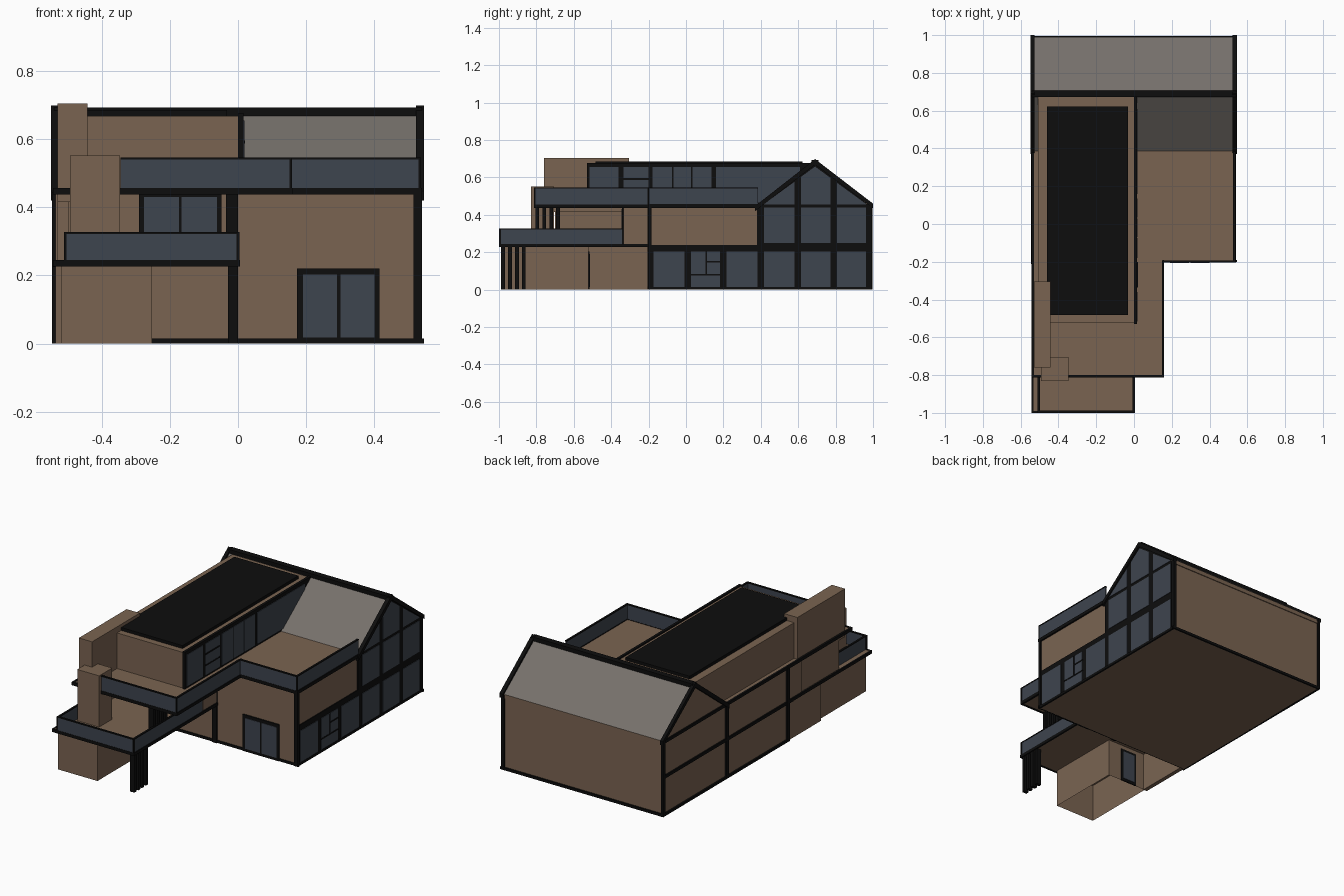
import bpy, bmesh

def mat(name, c):
    m = bpy.data.materials.new(name)
    m.diffuse_color = (*c, 1)
    return m

TAN = mat("tan_wall", (.195, .127, .083))
BLACK = mat("black_trim", (.004, .004, .004))
GLASS = mat("blue_grey_glass", (.048, .058, .077))
GREY = mat("grey_roof", (.18, .163, .148))

def finish(name, bm, mats):
    bmesh.ops.recalc_face_normals(bm, faces=bm.faces)
    me = bpy.data.meshes.new(name)
    bm.to_mesh(me)
    bm.free()
    for m in mats:
        me.materials.append(m)
    ob = bpy.data.objects.new(name, me)
    bpy.context.collection.objects.link(ob)
    return ob

def add_prism(bm, x0, x1, prof):
    """Extrude a (y, z) profile along x."""
    a = [bm.verts.new((x0, y, z)) for y, z in prof]
    b = [bm.verts.new((x1, y, z)) for y, z in prof]
    n = len(prof)
    bm.faces.new(a)
    bm.faces.new(b[::-1])
    for i in range(n):
        bm.faces.new((a[i], b[i], b[(i + 1) % n], a[(i + 1) % n]))

def boxes(name, m, *items):
    bm = bmesh.new()
    for x0, x1, y0, y1, z0, z1 in items:
        add_prism(bm, x0, x1, [(y0, z0), (y1, z0), (y1, z1), (y0, z1)])
    return finish(name, bm, [m])

def prisms(name, m, *items):
    bm = bmesh.new()
    for it in items:
        add_prism(bm, *it)
    return finish(name, bm, [m])

def roof_z(y):
    return .69 - .758 * abs(y - .69)

# main block and gabled rear volume
boxes("main_block", TAN, (-.535, .53, -.195, .985, 0, .447))
bm = bmesh.new()
add_prism(bm, -.535, .53, [(.385, .43), (.99, .43), (.99, .455), (.69, .682), (.385, .451)])
bm.normal_update()
bmesh.ops.recalc_face_normals(bm, faces=bm.faces)
for f in bm.faces:
    f.material_index = 1 if f.normal.z > .3 else 0
finish("gable_roof", bm, [TAN, GREY])

# rafters on both gable ends, and the ridge
rafter = [(.37, .448), (.69, .698), (1, .46), (1, .435), (.69, .668), (.37, .42)]
prisms("gable_rafters", BLACK, (.522, .545, rafter), (-.548, -.528, rafter))
boxes("ridge_trim", BLACK, (-.54, .54, .672, .708, .665, .692))

# dark bands and corner posts around the main block
boxes("base_trim", BLACK, (-.545, .545, -.2, -.19, 0, .015), (-.545, .545, .985, .995, 0, .015),
      (.53, .54, -.2, .99, 0, .015), (-.545, -.53, -.2, .99, 0, .015))
boxes("left_bands", BLACK, (-.543, -.53, -.25, .99, .225, .243), (-.543, -.53, -.81, .99, .437, .455),
      *[(-.545, -.53, y - .011, y + .011, 0, .445) for y in (-.2, .38, .985)])
boxes("corner_posts", BLACK, (.515, .54, -.203, -.185, 0, .45), (.52, .54, .975, .995, 0, .45),
      (-.545, -.53, .975, .995, 0, .45), (-.03, 0, -.207, -.19, 0, .44))

# glazed right side: black backing with panes, ground floor, upper floor and gable
boxes("side_window_frame", BLACK, (.528, .535, -.2, .99, 0, .24), (.528, .535, .38, .99, .24, .455))
prisms("gable_frame", BLACK, (.528, .535, [(.385, .44), (.99, .44), (.69, .68)]))
ys = [-.19, .01, .2, .4, .597, .79, .98]
panes = []
for i in range(6):
    a, b = ys[i] + .017, ys[i + 1] - .017
    panes.append((.53, .538, a, b, .015, .205))
    if i > 2:
        panes.append((.53, .538, a, b, .25, .438))
boxes("side_panes", GLASS, *panes)
gable = []
for i in (3, 4, 5):
    a, b = ys[i] + .017, ys[i + 1] - .017
    top = [(b, roof_z(b) - .03)] + ([(.69, .658)] if a < .69 < b else []) + [(a, roof_z(a) - .03)]
    top = [(y, max(z, .458)) for y, z in top]
    gable.append((.53, .538, [(a, .456), (b, .456)] + top))
prisms("gable_panes", GLASS, *gable)
boxes("small_mullions", BLACK, (.53, .54, .105, .113, .08, .205), (.53, .54, .113, .185, .145, .153),
      (.53, .54, .025, .185, .076, .084))
boxes("parapet_band", BLACK, (.525, .54, -.2, .39, .437, .457))

# front patio door
boxes("front_door_frame", BLACK, (.173, .415, -.203, -.19, 0, .22))
boxes("front_door_glass", GLASS, (.19, .29, -.206, -.19, .018, .203), (.3, .4, -.206, -.19, .018, .203))

# carport: storage block with a door at the rear, open below, and the left wall
ob = boxes("storage_block", TAN, (-.517, -.252, -.98, -.522, 0, .235))
bm = bmesh.new()
bm.from_mesh(ob.data)
bmesh.ops.delete(bm, geom=[f for f in bm.faces if f.normal.z < -.5], context='FACES')
bm.to_mesh(ob.data)
bm.free()
boxes("storage_door_frame", BLACK, (-.45, -.34, -.524, -.517, 0, .205))
boxes("storage_door_glass", GLASS, (-.435, -.355, -.52, -.514, .015, .19))
boxes("left_walls", TAN, (-.535, -.51, -.525, -.195, 0, .235), (-.53, -.495, -.7, -.33, .24, .44))

# lower balcony deck
boxes("lower_deck", TAN, (-.535, 0, -.995, -.2, .23, .243))
boxes("lower_deck_trim", BLACK, (-.543, .006, -1, -.99, .227, .245), (-.004, .006, -1, -.2, .227, .245),
      (-.543, -.533, -1, -.2, .227, .245))
boxes("lower_rail", GLASS, (-.508, .002, -.998, -.99, .245, .324), (-.006, .002, -.998, -.34, .245, .324),
      (-.508, -.5, -.998, -.7, .245, .324))
boxes("lower_rail_cap", BLACK, (-.51, .004, -1, -.988, .322, .328), (-.008, .004, -1, -.34, .322, .328),
      (-.51, -.498, -1, -.7, .322, .328), (-.51, -.503, -1, -.988, .245, .328), (-.004, .004, -1, -.99, .245, .328))

# middle room and its balcony window
boxes("middle_room", TAN, (-.535, 0, -.335, -.19, .24, .442))
boxes("balcony_window_frame", BLACK, (-.29, -.048, -.342, -.33, .243, .437))
boxes("balcony_window_glass", GLASS, (-.276, -.173, -.345, -.33, .255, .43), (-.166, -.062, -.345, -.33, .255, .43))

# slat screens carrying the decks
slats = []
for i in range(4):
    y = -.988 + i * .037
    slats.append((-.03, 0, y, y + .02, 0, .235))
    y = -.805 + i * .037
    slats.append((-.035, .0, y, y + .02, .243, .445))
boxes("slat_screens", BLACK, *slats)

# upper deck and terrace
boxes("upper_deck", TAN, (-.535, .15, -.805, -.19, .44, .453), (-.53, .525, -.195, .39, .44, .453))
boxes("upper_deck_trim", BLACK, (-.543, .16, -.812, -.8, .437, .456), (.148, .16, -.812, -.2, .437, .456),
      (.148, .54, -.204, -.193, .437, .456), (-.543, -.533, -.81, -.2, .437, .456))
boxes("upper_rail", GLASS, (-.345, .157, -.81, -.802, .456, .541), (.149, .157, -.81, -.2, .456, .541),
      (.15, .535, -.202, -.194, .456, .541), (.527, .535, -.2, .385, .456, .541))
boxes("upper_rail_cap", BLACK, (-.345, .159, -.812, -.8, .54, .546), (.147, .159, -.812, -.2, .54, .546),
      (.15, .537, -.204, -.192, .54, .546), (.525, .537, -.2, .385, .54, .546),
      (.151, .159, -.812, -.804, .456, .546), (.151, .159, -.205, -.19, .456, .546),
      (.529, .537, -.204, -.196, .456, .546))

# top storey with flat roof panel and glazed right side
boxes("top_storey", TAN, (-.508, .002, -.522, .675, .45, .668))
boxes("flat_roof_panel", BLACK, (-.46, -.032, -.483, .622, .66, .686))
boxes("top_window_frame", BLACK, (0, .016, -.53, .675, .453, .676))
edges = [(-.515, -.36), (-.335, -.2), (-.18, -.075), (-.068, .028), (.035, .135), (.16, .61)]
boxes("top_window_panes", GLASS, *[(.01, .019, a, b, .465, .655) for a, b in edges])
boxes("top_window_mullion", BLACK, (.01, .021, -.335, -.2, .587, .596), (.01, .021, -.335, -.2, .52, .528))

# chimney masses on the left
boxes("tall_chimney", TAN, (-.53, -.442, -.76, -.305, .415, .705))
boxes("short_pier", TAN, (-.492, -.346, -.83, -.705, .22, .552))
